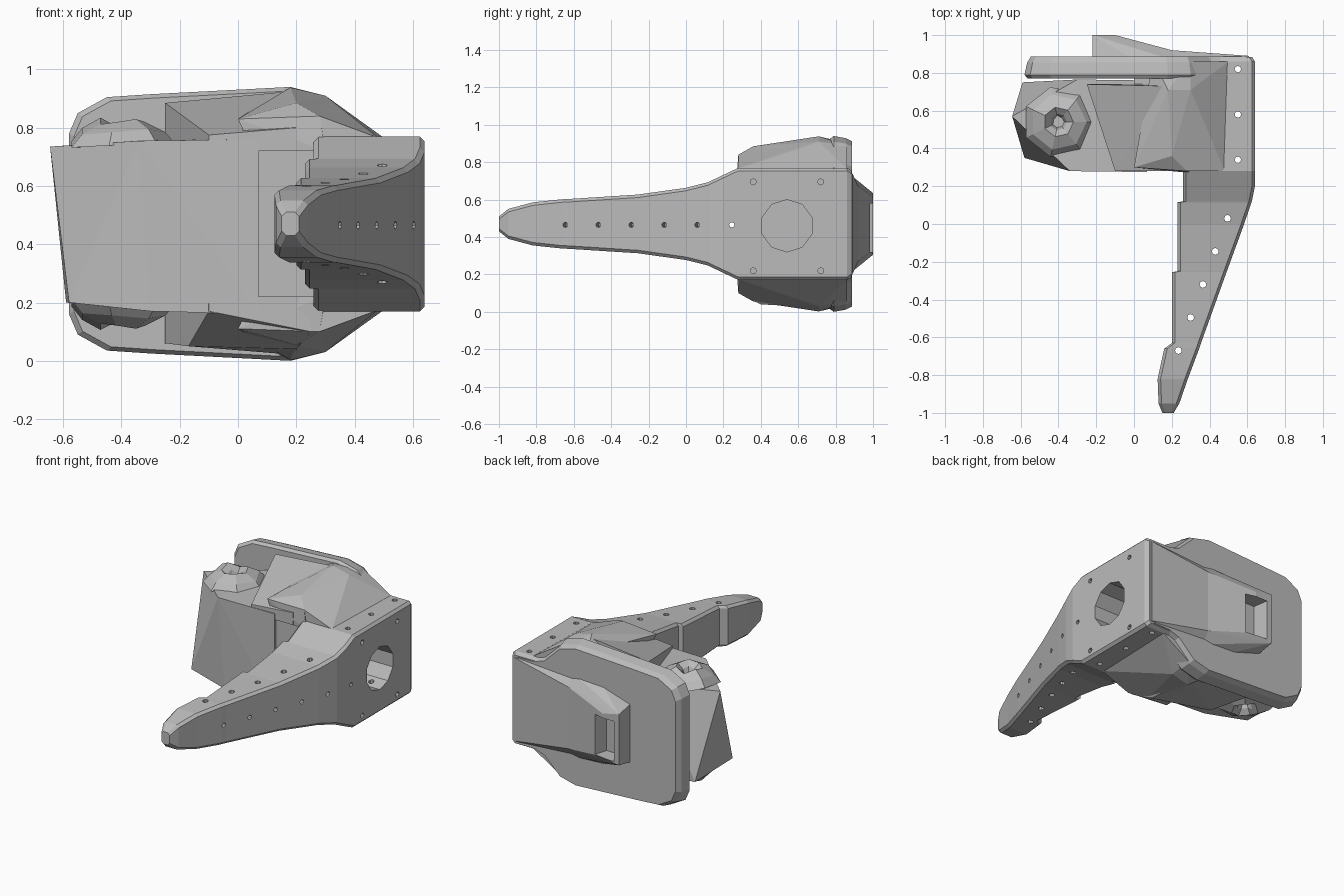
import bpy, bmesh, math
from mathutils import Vector

if "Cube" in bpy.data.objects:
    bpy.data.objects.remove(bpy.data.objects["Cube"], do_unlink=True)

MID = 0.47  # height of the horizontal symmetry plane

grey = bpy.data.materials.new("plain_grey")
grey.use_nodes = True
grey.diffuse_color = (0.5, 0.5, 0.5, 1)
grey.node_tree.nodes["Principled BSDF"].inputs["Base Color"].default_value = (0.5, 0.5, 0.5, 1)


def finish(name, bm):
    bmesh.ops.recalc_face_normals(bm, faces=bm.faces)
    mesh = bpy.data.meshes.new(name)
    bm.to_mesh(mesh)
    bm.free()
    mesh.materials.append(grey)
    obj = bpy.data.objects.new(name, mesh)
    bpy.context.scene.collection.objects.link(obj)
    return obj


def flip(points):
    return [(x, y, 2 * MID - z) for x, y, z in points]


def hull(name, points):
    bm = bmesh.new()
    for p in points:
        bm.verts.new(p)
    res = bmesh.ops.convex_hull(bm, input=bm.verts)
    inner = [g for g in res["geom_interior"] if isinstance(g, bmesh.types.BMVert)]
    bmesh.ops.delete(bm, geom=inner, context='VERTS')
    return finish(name, bm)


def loft(name, rings):
    bm = bmesh.new()
    loops = [[bm.verts.new(p) for p in ring] for ring in rings]
    n = len(loops[0])
    for a, b in zip(loops, loops[1:]):
        for i in range(n):
            j = (i + 1) % n
            bm.faces.new((a[i], a[j], b[j], b[i]))
    bm.faces.new(loops[0])
    bm.faces.new(loops[-1])
    return finish(name, bm)


def rod(start, end, radius, sides=8):
    start, end = Vector(start), Vector(end)
    axis = end - start
    bm = bmesh.new()
    bmesh.ops.create_cone(bm, cap_ends=True, segments=sides, radius1=radius,
                          radius2=radius, depth=axis.length)
    turn = axis.to_track_quat('Z', 'Y').to_matrix().to_4x4()
    bmesh.ops.transform(bm, matrix=turn, verts=bm.verts)
    bmesh.ops.translate(bm, vec=(start + end) / 2, verts=bm.verts)
    return finish("cutter", bm)


def cut(targets, cutter):
    for obj in targets:
        mod = obj.modifiers.new("cut", 'BOOLEAN')
        mod.operation = 'DIFFERENCE'
        mod.solver = 'EXACT'
        mod.object = cutter
        bpy.context.view_layer.update()
        dg = bpy.context.evaluated_depsgraph_get()
        mesh = bpy.data.meshes.new_from_object(obj.evaluated_get(dg))
        obj.modifiers.clear()
        obj.data = mesh
    bpy.data.objects.remove(cutter, do_unlink=True)


# Tapering arm and outer bracket: y, inner x, outer x, half height
stations = [(-1, .15, .21, .04), (-.95, .13, .24, .08), (-.82, .125, .285, .115),
            (-.66, .16, .345, .132), (-.63, .2, .355, .133), (-.255, .2, .49, .157),
            (-.25, .23, .492, .158), (0, .23, .583, .193), (.115, .23, .622, .222),
            (.12, .26, .624, .224), (.2, .26, .64, .262), (.28, .26, .64, .3),
            (.86, .26, .64, .3), (.885, .28, .625, .285)]


def section(y, a, b, h):
    c = min(.016, h / 2, (b - a) / 4)
    upper = [(b, y, MID + h - c), (b - c, y, MID + h), (a + c, y, MID + h), (a, y, MID + h - c)]
    return upper + flip(upper)[::-1]


bracket = loft("arm_bracket", [section(*s) for s in stations])

# Back plate with softened rim
half = [(-.58, .78), (-.55, .85), (-.45, .905), (-.3, .915), (.18, .94),
        (.3, .91), (.42, .795), (.5, .768), (.63, .765)]
outline = half + [(x, 2 * MID - z) for x, z in reversed(half)]
plate = loft("back_plate", [[(x * k, y, MID + (z - MID) * k) for x, z in outline]
                            for y, k in ((.77, .97), (.79, 1), (.855, .975), (.888, .94))])

# Upper and lower shoulders sloping down to the bracket
shoulder = [(0, .3, .83), (.28, .28, .84), (.2, .36, .885), (.18, .71, .938), (.3, .71, .91),
            (.3, .86, .89), (.1, .87, .9), (.05, .3, .72), (.1, .86, .72), (.3, .27, .72)]
slope = [(.28, .28, .84), (.3, .71, .91), (.3, .86, .89), (.42, .3, .79), (.43, .86, .79),
         (.5, .86, .766), (.48, .28, .766), (.28, .28, .72), (.28, .86, .72),
         (.5, .28, .72), (.5, .86, .72)]
for side, way in (("upper", list), ("lower", flip)):
    hull(side + "_shoulder", way(shoulder))
    hull(side + "_slope", way(slope))

# Sloping upper panel and steeper lower panel
hull("upper_panel", [(-.1, .28, .775), (.2, .28, .8), (-.25, .74, .885), (.18, .73, .925),
                     (-.1, .28, .72), (.2, .28, .72), (-.25, .74, .72), (.2, .74, .72)])
hull("lower_panel", [(-.1, .28, .17), (.25, .28, .1), (-.17, .5, .05), (.2, .4, .04),
                     (-.25, .76, .06), (.2, .75, .02), (-.1, .28, .22), (.25, .28, .22),
                     (-.25, .76, .22), (.2, .75, .22)])

# Inner wall joining panels and plate
hull("inner_wall", [(x, y, z) for x in (0, .3) for y in (.29, .8) for z in (.16, .78)])

# Twisted box held in the housing
hull("front_box", [(-.58, .35, .2), (-.59, .75, .2), (-.3, .29, .17), (.07, .275, .16),
                   (-.645, .57, .735), (-.34, .28, .755), (-.3, .765, .76),
                   (.07, .275, .76), (.07, .76, .16), (.07, .76, .76)])

# Broken collars above and below the box
for side, way in (("upper", list), ("lower", flip)):
    rings = []
    for radius, z in ((.19, .74), (.15, .785), (.08, .82), (.045, .79), (.03, .75)):
        ring = [(-.4 + radius * math.cos(i * math.tau / 7),
                 .54 + radius * math.sin(i * math.tau / 7),
                 z + .015 * math.sin(i * 2.5)) for i in range(7)]
        rings.append(way(ring))
    loft(side + "_collar", rings)

# Raised boss on the back with an open socket, fading into a ridge
boss_half = [(-.22, 1, .635), (-.1, 1, .61), (.05, .957, .635), (.2, .92, .67),
             (-.22, .87, .66), (0, .87, .73), (.2, .87, .74)]
ridge_half = [(.2, .92, .67), (.2, .87, .74), (.61, .89, .74), (.61, .86, .74)]
boss = hull("back_boss", boss_half + flip(boss_half))
hull("back_ridge", ridge_half + flip(ridge_half))
cut([boss], hull("cutter", [(x, y, z) for x, y in ((-.2, 1.1), (0, 1.1), (-.17, .9), (-.06, .9))
                            for z in (.32, .58)]))

# Large side opening and fastener holes
cut([bracket], rod((.305, .54, .46), (.7, .54, .46), .14, 10))
for y in (.34, .58, .82):
    cut([bracket, plate], rod((.55, y, -.1), (.55, y, 1.1), .017))
for i in range(5):
    x, y = .235 + .065 * i, -.67 + .175 * i
    cut([bracket], rod((x, y, 0), (x, y, 1), .018))
for i in range(5):
    y = -.645 + .176 * i
    face = Vector((.62 - (.1 - y) * .365, y, .465))
    normal = Vector((.94, -.34, 0))
    cut([bracket], rod(face - normal * .05, face + normal * .05, .014))
cut([bracket], rod((.2, .245, .465), (.7, .245, .465), .014))
for y in (.36, .72):
    for z in (.22, .695):
        cut([bracket], rod((.595, y, z), (.7, y, z), .016))
